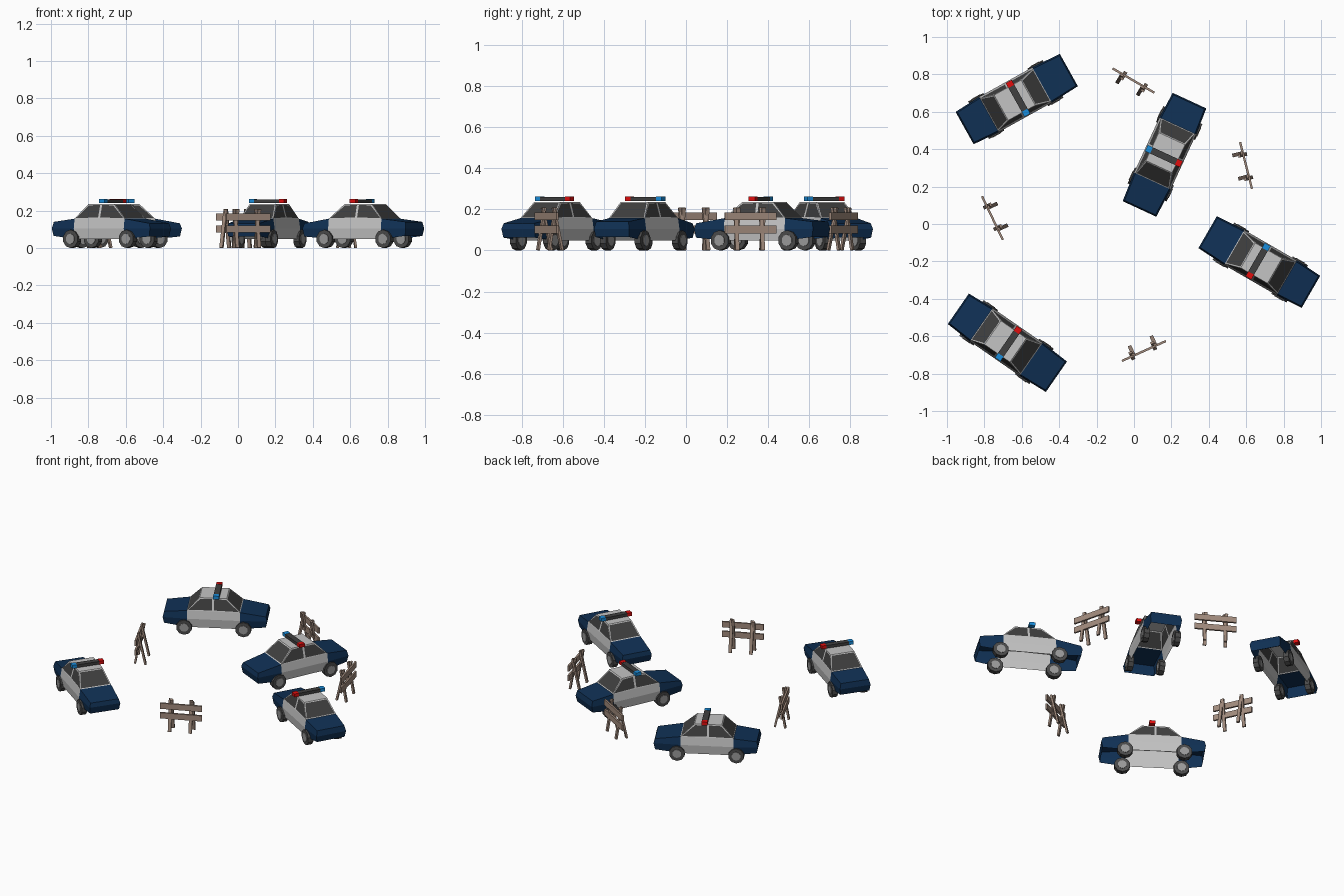
import bpy, bmesh
from math import radians, pi
from mathutils import Matrix, Vector

if "Cube" in bpy.data.objects:
    bpy.data.objects.remove(bpy.data.objects["Cube"])


def material(name, rgb):
    m = bpy.data.materials.new(name)
    m.diffuse_color = (*rgb, 1)
    m.use_nodes = True
    m.node_tree.nodes["Principled BSDF"].inputs["Base Color"].default_value = m.diffuse_color
    return m


WHITE = material("pale_grey_paint", (0.55, 0.55, 0.55))
NAVY = material("navy_paint", (0.005, 0.03, 0.09))
GLASS = material("dark_glass", (0.05, 0.05, 0.05))
TYRE = material("tyre_grey", (0.07, 0.07, 0.07))
HUB = material("hub_grey", (0.32, 0.32, 0.32))
RED = material("red_lamp", (0.75, 0.004, 0.004))
BLUE = material("blue_lamp", (0.01, 0.27, 0.72))
WOOD = material("weathered_wood", (0.36, 0.26, 0.205))


def finish(bm, name, mats):
    bmesh.ops.recalc_face_normals(bm, faces=bm.faces)
    me = bpy.data.meshes.new(name)
    bm.to_mesh(me)
    bm.free()
    for m in mats:
        me.materials.append(m)
    return me


def add_box(bm, size, matrix, mat=0):
    r = bmesh.ops.create_cube(bm, size=1, matrix=matrix @ Matrix.Diagonal((*size, 1)))
    for f in {f for v in r["verts"] for f in v.link_faces}:
        f.material_index = mat


def place(name, me, matrix):
    ob = bpy.data.objects.new(name, me)
    ob.matrix_world = matrix
    bpy.context.collection.objects.link(ob)


REAR, COWL = -0.17, 0.155   # where the navy ends meet the pale doors


# Lower body: open-bottomed loft along x, navy beyond the doors
def lower_body():
    bm = bmesh.new()
    stations = [  # x, bottom z, top z, half width, end bulge
        (-0.319, 0.065, 0.140, 0.099, 0.008),
        (REAR, 0.048, 0.157, 0.108, 0),
        (COWL, 0.048, 0.157, 0.108, 0),
        (0.319, 0.062, 0.132, 0.099, -0.008)]
    rings = []
    for x, zb, zt, w, e in stations:
        half = [(x + e, w - 0.006, zb), (x, w, 0.105), (x + e, w - 0.008, zt)]
        pts = half + [(a, -b, c) for a, b, c in reversed(half)]
        rings.append([bm.verts.new(p) for p in pts])
    for i in range(3):
        a, b = rings[i], rings[i + 1]
        for j in range(5):
            if i == 1 and j == 2:
                continue            # cabin sits here
            f = bm.faces.new((a[j], a[j + 1], b[j + 1], b[j]))
            f.material_index = 0 if i == 1 else 1
    for r in (rings[0], rings[-1]):
        for q in ((0, 1, 4, 5), (1, 2, 3, 4)):
            bm.faces.new([r[k] for k in q]).material_index = 1
    return finish(bm, "lower_body", [WHITE, NAVY])


# Cabin: tapered shell with inset windows
def cabin():
    bm = bmesh.new()
    base = [REAR, -0.012, COWL]
    top = [-0.095, -0.012, 0.07]
    lo = {s: [bm.verts.new((x, s * 0.1, 0.157)) for x in base] for s in (-1, 1)}
    hi = {s: [bm.verts.new((x, s * 0.077, 0.236)) for x in top] for s in (-1, 1)}
    windows = []
    for s in (-1, 1):
        for i in (0, 1):
            windows.append(bm.faces.new((lo[s][i], lo[s][i + 1], hi[s][i + 1], hi[s][i])))
    for i in (0, 2):
        windows.append(bm.faces.new((lo[-1][i], lo[1][i], hi[1][i], hi[-1][i])))
    for i in (0, 1):
        bm.faces.new((hi[-1][i], hi[-1][i + 1], hi[1][i + 1], hi[1][i]))
    bmesh.ops.recalc_face_normals(bm, faces=bm.faces)
    bmesh.ops.inset_individual(bm, faces=windows, thickness=0.009, depth=0)
    for f in windows:
        f.material_index = 1
    return finish(bm, "cabin", [WHITE, GLASS])


# Wheel: tyre with hub plates on both sides
def wheel():
    bm = bmesh.new()
    turn = Matrix.Rotation(pi / 2, 4, 'X')
    for r, d, n, mat in ((0.049, 0.034, 10, 0), (0.028, 0.04, 10, 1)):
        c = bmesh.ops.create_cone(bm, cap_ends=True, segments=n, radius1=r, radius2=r,
                                  depth=d, matrix=turn)
        for f in {f for v in c["verts"] for f in v.link_faces}:
            f.material_index = mat
    return finish(bm, "wheel", [TYRE, HUB])


# Roof light bar: dark centre, red lamp left, blue lamp right
def light_bar():
    bm = bmesh.new()
    for y, length, mat in ((0, 0.146, 0), (0.088, 0.03, 1), (-0.088, 0.03, 2)):
        add_box(bm, (0.036, length, 0.022 if mat else 0.019),
                Matrix.Translation((0.008, y, 0.251)), mat)
    return finish(bm, "light_bar", [GLASS, RED, BLUE])


# Barrier: two planks on two pairs of splayed legs
def barrier_planks():
    bm = bmesh.new()
    for z in (0.102, 0.166):
        add_box(bm, (0.258, 0.012, 0.038), Matrix.Translation((0, 0, z)))
    return finish(bm, "barrier_planks", [WOOD])


def barrier_legs():
    bm = bmesh.new()
    for x in (-0.064, 0.064):
        for dx, y0, y1 in ((-0.005, -0.014, 0.022), (0.005, 0.052, 0.006)):
            a, b = Vector((x + dx, y0, 0.001)), Vector((x + dx, y1, 0.208))
            tilt = Vector((0, 0, 1)).rotation_difference(b - a).to_matrix().to_4x4()
            add_box(bm, (0.02, 0.012, (b - a).length),
                    Matrix.Translation((a + b) / 2) @ tilt)
    return finish(bm, "barrier_legs", [WOOD])


# Four cars: centre x, y and heading
car_parts = [("car_lower_body", lower_body()), ("car_cabin", cabin()),
             ("car_light_bar", light_bar())]
wheel_mesh = wheel()
for n, (x, y, ang) in enumerate([(-0.627, 0.668, 29.1), (0.163, 0.370, 245.2),
                                 (0.670, -0.203, 150), (-0.677, -0.635, -34.7)], 1):
    m = Matrix.Translation((x, y, 0)) @ Matrix.Rotation(radians(ang), 4, 'Z')
    for name, me in car_parts:
        place(f"{name}_{n}", me, m)
    for end, wx in (("front", 0.175), ("rear", -0.187)):
        for side, wy in (("left", 0.098), ("right", -0.098)):
            place(f"car_{end}_{side}_wheel_{n}", wheel_mesh,
                  m @ Matrix.Translation((wx, wy, 0.049)))

# Four barriers, legs facing the middle
planks, legs = barrier_planks(), barrier_legs()
for n, (x, y, ang) in enumerate([(-0.003, 0.767, 149.8), (0.599, 0.313, 104.3),
                                 (-0.757, 0.032, -64.5), (0.053, -0.679, 24.4)], 1):
    m = Matrix.Translation((x, y, 0)) @ Matrix.Rotation(radians(ang), 4, 'Z')
    place(f"barrier_planks_{n}", planks, m)
    place(f"barrier_legs_{n}", legs, m)
